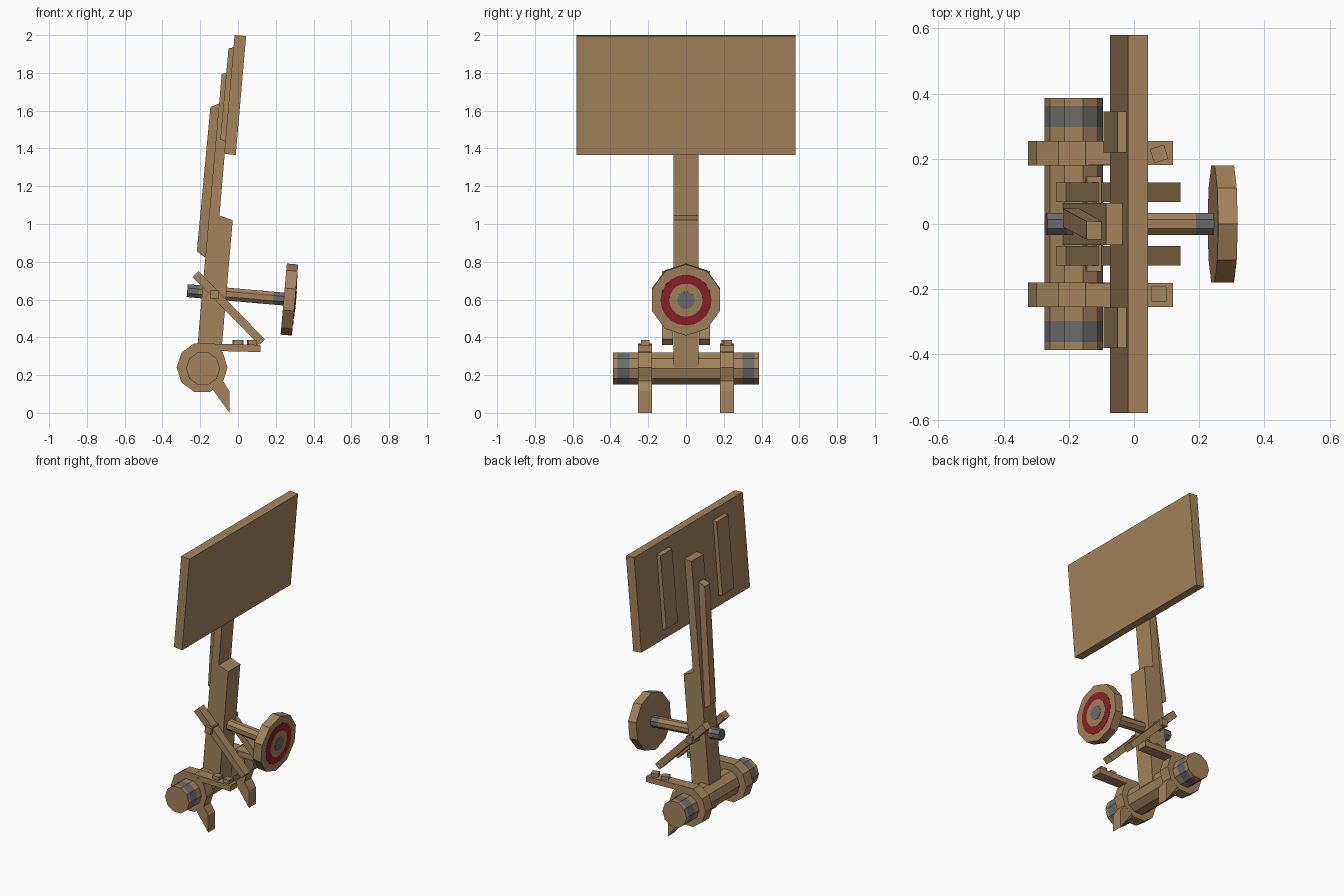
import bpy, bmesh, math
from mathutils import Vector

if "Cube" in bpy.data.objects:
    bpy.data.objects.remove(bpy.data.objects["Cube"])

TILT = math.radians(5)
UP = Vector((math.sin(TILT), 0, math.cos(TILT)))       # leaning "up"
FWD = Vector((math.cos(TILT), 0, -math.sin(TILT)))     # leaning "forward"
Y = Vector((0, 1, 0))


def material(name, rgb):
    m = bpy.data.materials.new(name)
    m.diffuse_color = (*rgb, 1)
    m.use_nodes = True
    m.node_tree.nodes["Principled BSDF"].inputs["Base Color"].default_value = m.diffuse_color
    return m


WOOD = material("wood", (0.37, 0.225, 0.107))
METAL = material("grey_metal", (0.15, 0.15, 0.15))
RED = material("red_paint", (0.26, 0.016, 0.02))


def finish(bm, name, mats):
    bmesh.ops.recalc_face_normals(bm, faces=bm.faces)
    me = bpy.data.meshes.new(name)
    bm.to_mesh(me)
    bm.free()
    for m in mats:
        me.materials.append(m)
    ob = bpy.data.objects.new(name, me)
    bpy.context.collection.objects.link(ob)
    return ob


def prism(name, pts, y0, y1, shift=None):
    """Side profile in x, z pulled along y; shift(z) moves it sideways."""
    bm = bmesh.new()
    s = shift or (lambda z: 0)
    a = [bm.verts.new((x, y0 + s(z), z)) for x, z in pts]
    b = [bm.verts.new((x, y1 + s(z), z)) for x, z in pts]
    bm.faces.new(a)
    bm.faces.new(b)
    n = len(pts)
    for i in range(n):
        j = (i + 1) % n
        bm.faces.new((a[i], a[j], b[j], b[i]))
    return finish(bm, name, [WOOD])


def rod(name, origin, axis, u, v, r, n, stations, slots, mats, phase=0.0):
    """Polygonal rod along axis; slots gives the colour between stations."""
    bm = bmesh.new()
    rings = []
    for t in stations:
        ring = []
        for i in range(n):
            a = phase + 2 * math.pi * i / n
            ring.append(bm.verts.new(origin + axis * t + u * (r * math.cos(a)) + v * (r * math.sin(a))))
        rings.append(ring)
    for k, slot in enumerate(slots):
        for i in range(n):
            j = (i + 1) % n
            f = bm.faces.new((rings[k][i], rings[k][j], rings[k + 1][j], rings[k + 1][i]))
            f.material_index = slot
    bm.faces.new(rings[0]).material_index = slots[0]
    bm.faces.new(rings[-1]).material_index = slots[-1]
    return finish(bm, name, mats)


# Leaning post with a half-lap step
prism("post", [(-0.225, 0.24), (-0.095, 0.24), (-0.028, 1.02), (-0.098, 1.045),
               (-0.034, 1.80), (-0.086, 1.795)], -0.065, 0.065)
# Slightly crooked plank nailed on the back
prism("back_plank", [(-0.218, 0.855), (-0.17, 0.82), (-0.096, 1.64), (-0.146, 1.62)],
      -0.028, 0.028, lambda z: 0.02 - 0.04 * (z - 0.84) / 0.8)
# Big board and its cleats
prism("board", [(-0.018, 2.0), (0.043, 1.995), (-0.012, 1.365), (-0.073, 1.372)], -0.58, 0.58)
for y0, y1, side in ((0.22, 0.345, "left"), (-0.38, -0.255, "right")):
    prism("cleat_" + side, [(-0.05, 1.93), (-0.02, 1.935), (-0.063, 1.435), (-0.094, 1.447)], y0, y1)

# Axle with grey bands
HUB = Vector((-0.185, 0, 0.235))
rod("axle", HUB, Y, Vector((1, 0, 0)), Vector((0, 0, 1)), 0.09, 10,
    [-0.387, -0.362, -0.298, 0.298, 0.362, 0.387], [0, 1, 0, 1, 0], [WOOD, METAL])

for s, side in ((1, "left"), (-1, "right")):
    ys = sorted((s * 0.18, s * 0.255))
    # Wheel-like foot blocks, arms and claws
    disc = [(-0.19 + 0.135 * math.cos(i * math.pi / 5), 0.24 + 0.135 * math.sin(i * math.pi / 5))
            for i in range(10)]
    prism("foot_disc_" + side, disc, *ys)
    prism("foot_arm_" + side, [(-0.2, 0.368), (0.12, 0.36), (0.12, 0.322), (-0.12, 0.328)],
          ys[0] + 0.001, ys[1] - 0.001)
    prism("foot_claw_" + side, [(-0.17, 0.155), (-0.14, 0.132), (-0.045, 0.0), (-0.045, 0.115),
                                (-0.08, 0.17)], ys[0] + 0.001, ys[1] - 0.001)
    # Square bolt heads on the arms
    for k, x in enumerate((0.0, 0.077)):
        rod(f"arm_bolt_{side}_{k + 1}", Vector((x, s * 0.215, 0.35)), Vector((0, 0, 1)),
            Vector((1, 0, 0)), Y, 0.032, 4, [0, 0.035], [0], [WOOD],
            math.pi / 4 + (0.3 if s > 0 else 0))
    # Diagonal braces
    prism("brace_" + side, [(-0.24, 0.718), (-0.208, 0.75), (0.142, 0.39), (0.112, 0.36)],
          *sorted((s * 0.068, s * 0.127)))

# Square pin through the braces
rod("brace_pin", Vector((-0.124, 0, 0.627)), Y, FWD, UP, 0.032, 4, [-0.145, 0.145], [0], [WOOD], math.pi / 4)

# Target peg with grey ends
PEG = Vector((0.272, 0, 0.60))
rod("target_peg", PEG, FWD, UP, Y, 0.037, 8, [-0.543, -0.48, -0.085, -0.02], [1, 0, 1],
    [WOOD, METAL], math.pi / 8)
# Round target with painted rings
rod("target", PEG, FWD, UP, Y, 0.189, 10, [-0.03, 0.03], [0], [WOOD])
for name, r, top, mat in (("target_red_ring", 0.135, 0.032, RED),
                          ("target_inner_ring", 0.088, 0.034, WOOD),
                          ("target_bullseye", 0.046, 0.036, METAL)):
    rod(name, PEG, FWD, UP, Y, r, 20, [0.029, top], [0], [mat])
